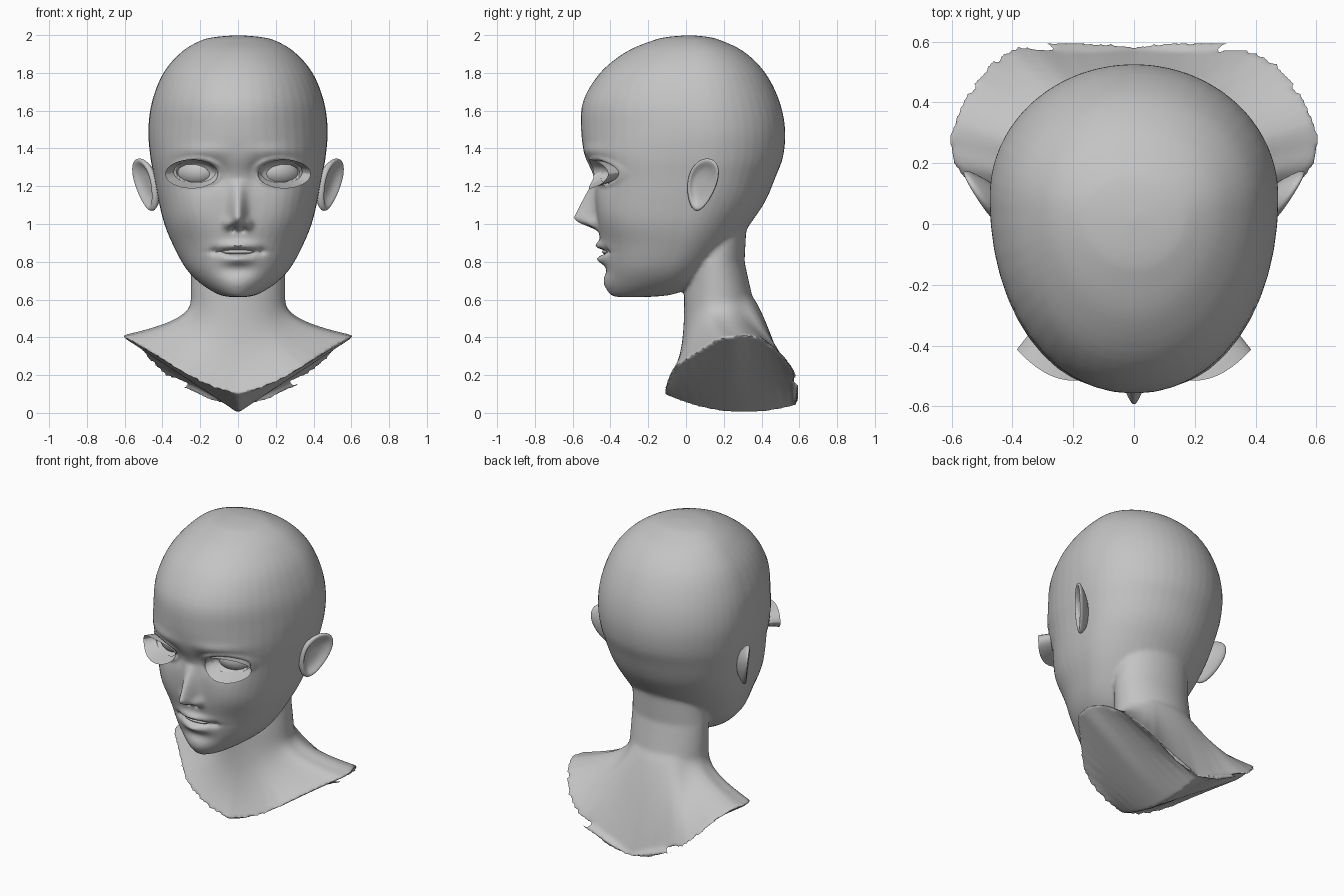
import bpy
import bmesh
from math import sin, cos, pi, exp
from mathutils import Vector

cube = bpy.data.objects.get("Cube")
if cube:
    bpy.data.objects.remove(cube, do_unlink=True)

clay = bpy.data.materials.new("clay_grey")
clay.use_nodes = True
GREY = (0.55, 0.55, 0.55, 1)
clay.diffuse_color = GREY
for node in clay.node_tree.nodes:
    if node.type == "BSDF_PRINCIPLED":
        node.inputs["Base Color"].default_value = GREY


def spline(rows, count):
    """Smoothly resample rows of numbers."""
    result = []
    last = len(rows) - 1
    for i in range(count + 1):
        t = i / count * last
        k = min(int(t), last - 1)
        u = t - k
        a, b, c, d = (Vector(rows[min(max(k + j, 0), last)]) for j in (-1, 0, 1, 2))
        result.append(b + (c - a) * (u / 2)
                      + (a * 2 - b * 5 + c * 4 - d) * (u * u / 2)
                      + (b * 3 - a - c * 3 + d) * (u ** 3 / 2))
    return result


def loft(bm, rings, closed=True):
    """Skin a list of equally long point rings."""
    grid = [[bm.verts.new(p) for p in ring] for ring in rings]
    size = len(grid[0])
    for low, high in zip(grid, grid[1:]):
        for i in range(size if closed else size - 1):
            j = (i + 1) % size
            bm.faces.new((low[i], low[j], high[j], high[i]))


def make_object(name, bm):
    bmesh.ops.remove_doubles(bm, verts=bm.verts, dist=0.0005)
    bmesh.ops.recalc_face_normals(bm, faces=bm.faces)
    mesh = bpy.data.meshes.new(name)
    bm.to_mesh(mesh)
    bm.free()
    mesh.materials.append(clay)
    obj = bpy.data.objects.new(name, mesh)
    bpy.context.scene.collection.objects.link(obj)
    return obj


def bake_modifiers(obj):
    graph = bpy.context.evaluated_depsgraph_get()
    graph.update()
    obj.data = bpy.data.meshes.new_from_object(obj.evaluated_get(graph))
    obj.modifiers.clear()
    if not obj.data.materials:
        obj.data.materials.append(clay)


def shade(obj, angle=0.9):
    bpy.ops.object.select_all(action="DESELECT")
    obj.select_set(True)
    bpy.context.view_layer.objects.active = obj
    bpy.ops.object.shade_smooth_by_angle(angle=angle)


def power(value, exponent):
    return (1 if value >= 0 else -1) * abs(value) ** exponent


# Skull and jaw: height, half width, front, back, front squareness
SKULL = [
    (2.0, 0, .02, .02, 2), (1.99, .12, -.1, .12, 2), (1.97, .2, -.18, .19, 2),
    (1.91, .3, -.32, .31, 2), (1.8, .395, -.455, .42, 2.1), (1.65, .455, -.545, .495, 2.1),
    (1.5, .475, -.556, .525, 2.1), (1.36, .465, -.535, .515, 2.3), (1.25, .445, -.49, .475, 2.5),
    (1.12, .42, -.48, .42, 2.5), (1.0, .39, -.47, .34, 2.4), (.89, .345, -.45, .26, 2.2),
    (.77, .28, -.435, .16, 2.1), (.69, .205, -.425, .08, 2), (.63, .11, -.4, -.06, 2),
    (.615, .05, -.37, -.18, 2), (.612, 0, -.28, -.28, 2)]
SIDES = 48
body = bmesh.new()
rings = []
for z, w, front, back, n in spline(SKULL, 64):
    w = max(w, 0)
    middle = front + 0.6 * (back - front)
    ring = []
    for i in range(SIDES):
        a = 2 * pi * i / SIDES
        e = 2 / n if cos(a) > 0 else 1
        reach = middle - front if cos(a) > 0 else back - middle
        ring.append((w * power(sin(a), e), middle - reach * power(cos(a), e), z))
    rings.append(ring)
loft(body, rings)

# Neck column: height, half width, front, back
NECK = [(1.1, 0, .18, .18), (1.1, .2, .02, .35), (.95, .24, .02, .318),
        (.8, .25, 0, .31), (.62, .25, -.01, .35)]
# Half of the cut rim, front to back: x, y, z, flare
RIM = [(0, -.12, .09, 3), (.2, -.11, .15, 3), (.34, -.06, .24, 3), (.48, .07, .33, 3),
       (.59, .18, .395, 3), (.615, .26, .405, 3), (.595, .35, .41, 2.5), (.53, .47, .35, 2),
       (.4, .59, .2, 1.2), (.2, .585, .08, .9), (0, .58, .03, .8)]
HALF = 24
rim = [Vector(p) for p in spline(RIM, HALF)]
rim += [Vector((-p[0], p[1], p[2], p[3])) for p in rim[-2:0:-1]]
rings = []
for z, w, front, back in NECK:
    mid, depth = (front + back) / 2, (back - front) / 2
    rings.append([Vector((w * sin(pi * i / HALF), mid - depth * cos(pi * i / HALF), z))
                  for i in range(2 * HALF)])
collar = rings[-1]
for step in range(1, 13):
    t = step / 12
    ring = []
    for start, end in zip(collar, rim):
        p = start.lerp(end.xyz, t ** end[3])
        p.z = start.z + (end.z - start.z) * t
        ring.append(p)
    rings.append(ring)
# Slanted cut faces meeting in a keel under the bust
for spread in (0.5, 0):
    rings.append([(p[0] * spread, p[1],
                   p[2] * spread + (1 - spread) * 0.55 * (p[1] - 0.31) ** 2)
                  for p in rim])
loft(body, rings)
head = make_object("head_and_bust", body)

# Fuse the skull with the neck
fuse = head.modifiers.new("fuse", "REMESH")
fuse.mode = "VOXEL"
fuse.voxel_size = 0.011
relax = head.modifiers.new("relax", "SMOOTH")
relax.factor = 0.5
relax.iterations = 8
bake_modifiers(head)

EYE_X, EYE_Z = 0.22, 1.275
# Soft face forms: x, z, radius x, radius z, push towards the back
FORMS = [
    (.2, 1.27, .11, .075, .03), (.09, 1.27, .035, .06, .015),       # sockets
    (.2, 1.385, .13, .035, -.012), (.25, 1.06, .12, .1, -.012),     # brows, cheeks
    (.052, 1.0, .025, .028, -.035), (.026, .972, .014, .014, .03),  # nose wings, nostrils
    (0, .885, .09, .024, -.03), (0, .812, .075, .024, -.032),       # lips
    (0, .852, .1, .012, .045), (.125, .855, .02, .02, .012),        # mouth slit, corners
    (0, .755, .09, .03, .012), (0, .68, .1, .05, -.012)]            # chin


def step_between(value, low, high):
    t = min(max((value - low) / (high - low), 0), 1)
    return t * t * (3 - 2 * t)


# Sculpt the face
for v in head.data.vertices:
    if v.co.y > -0.2 or not 0.6 < v.co.z < 1.6:
        continue
    x, z = abs(v.co.x), v.co.z
    push = sum(d * exp(-((x - cx) / rx) ** 2 - ((z - cz) / rz) ** 2)
               for cx, cz, rx, rz, d in FORMS)
    ridge = max(0, 1 - (z - 1.04) / 0.2) if z > 1.04 else step_between(z, 0.95, 1.03)
    push -= 0.12 * ridge * exp(-(x / 0.04) ** 2)
    almond = ((x - EYE_X) / 0.1) ** 2 + ((z - EYE_Z) / 0.055) ** 2
    push += 0.05 * step_between(-almond, -1.15, -0.85)
    push -= 0.012 * exp(-((almond - 1.6) / 0.5) ** 2)
    v.co.y += push
soften = head.modifiers.new("soften", "SMOOTH")
soften.iterations = 1
bake_modifiers(head)
shade(head)


def ellipsoid(name, centre, size, turn=0):
    bm = bmesh.new()
    bmesh.ops.create_uvsphere(bm, u_segments=32, v_segments=20, radius=1)
    obj = make_object(name, bm)
    obj.location, obj.scale = centre, size
    obj.rotation_euler.z = turn
    shade(obj)


ellipsoid("teeth", (0, -.41, .853), (.085, .035, .016))

# Ear cross-section, hollow to back: outline scale, outward offset
EAR = [(0, -.012), (.35, -.012), (.65, -.004), (.82, .016), (.93, .02), (1, .012),
       (1, -.004), (.86, -.02), (.6, -.05), (0, -.07)]

for side, label in ((1, "left"), (-1, "right")):
    ellipsoid(label + "_eyeball", (side * EYE_X, -.315, EYE_Z), (.12, .09, .08), side * 0.5)

    ear = bmesh.new()
    rings = []
    for scale, offset in EAR:
        ring = []
        for i in range(32):
            a = 2 * pi * i / 32
            rise = 0.14 * scale * sin(a)
            y = 0.085 + 0.2 * rise + 0.078 * scale * cos(a) * (1 + 0.25 * sin(a))
            x = 0.433 + 0.12 * rise + 0.6 * y + offset
            ring.append((side * x, y, 1.208 + rise))
        rings.append(ring)
    loft(ear, rings)
    ear_obj = make_object(label + "_ear", ear)
    ear_obj.modifiers.new("smooth", "SUBSURF").levels = 1
    shade(ear_obj, pi)

    # Eyelashes: thin curved strips fanning out from the lids
    for lid, direction in (("upper", 1), ("lower", -1)):
        lash = bmesh.new()
        root, tip = [], []
        for i in range(17):
            a = pi * i / 16
            x = EYE_X - 0.1 * cos(a)
            root.append((side * x, -.45 + 3 * (x - .12) ** 2, EYE_Z + direction * .055 * sin(a)))
            x = EYE_X + 0.025 - 0.14 * cos(a)
            tip.append((side * x, -.515 + 3 * (x - .2) ** 2, 1.265 + direction * .077 * sin(a)))
        loft(lash, [root, tip], closed=False)
        shade(make_object(label + "_" + lid + "_lash", lash))
